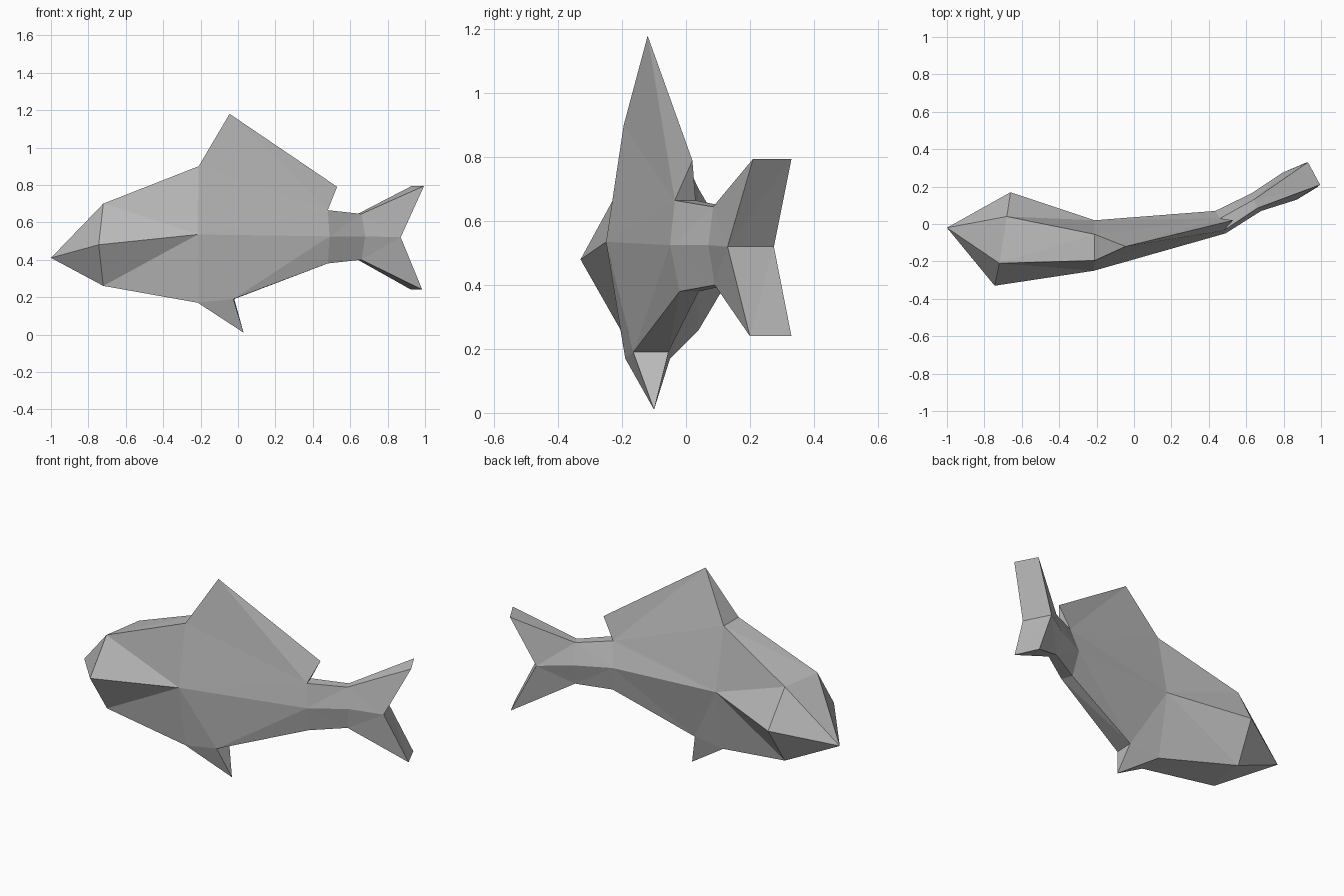
import bpy
import bmesh

cube = bpy.data.objects.get("Cube")
if cube:
    bpy.data.objects.remove(cube, do_unlink=True)

grey = bpy.data.materials.new("plain grey")
grey.use_nodes = True
grey.diffuse_color = (0.5, 0.5, 0.5, 1)
grey.node_tree.nodes["Principled BSDF"].inputs["Base Color"].default_value = (0.5, 0.5, 0.5, 1)

# Landmarks on the bent body: height, point on the near flank, point on the far flank.
# Landmarks with a single point lie on the ridge shared by both flanks.
landmarks = {
    "nose": (0.41, (-1.0, -0.02)),
    "head_top": (0.70, (-0.72, -0.21), (-0.68, 0.04)),
    "head_mid": (0.48, (-0.745, -0.33), (-0.66, 0.17)),
    "head_low": (0.26, (-0.72, -0.205), (-0.68, 0.04)),
    "chest_top": (0.90, (-0.21, -0.195), (-0.21, -0.055)),
    "chest_mid": (0.535, (-0.215, -0.25), (-0.21, 0.02)),
    "chest_low": (0.17, (-0.215, -0.19), (-0.21, -0.05)),
    "belly": (0.19, (-0.025, -0.165), (-0.02, -0.055)),
    "hip_top": (0.665, (0.48, -0.035), (0.46, 0.03)),
    "hip_mid": (0.525, (0.49, -0.05), (0.435, 0.07)),
    "hip_low": (0.38, (0.48, -0.02), (0.455, 0.04)),
    "stalk_top": (0.645, (0.66, 0.085), (0.64, 0.13)),
    "stalk_mid": (0.525, (0.68, 0.07), (0.63, 0.165)),
    "stalk_low": (0.40, (0.66, 0.09), (0.64, 0.13)),
    "tail_upper": (0.795, (0.995, 0.21), (0.93, 0.33)),
    "tail_notch": (0.52, (0.87, 0.13), (0.795, 0.275)),
    "tail_lower": (0.24, (0.985, 0.20), (0.925, 0.33)),
    "fin_peak": (1.18, (-0.045, -0.12)),
    "fin_end": (0.79, (0.53, 0.02)),
    "fin_tip": (0.01, (0.03, -0.10)),
}


def build(name, flank, rims):
    """Mirror the flank faces to the far side and bridge both along the rims."""
    bm = bmesh.new()
    verts = {}

    def vert(key, side):
        z, *sides = landmarks[key]
        co = (*sides[min(side, len(sides) - 1)], z)
        if co not in verts:
            verts[co] = bm.verts.new(co)
        return verts[co]

    for face in flank:
        keys = face.split()
        bm.faces.new([vert(k, 0) for k in keys])
        bm.faces.new([vert(k, 1) for k in reversed(keys)])
    for rim in rims:
        keys = rim.split()
        for a, b in zip(keys, keys[1:]):
            loop = [vert(a, 0), vert(b, 0), vert(b, 1), vert(a, 1)]
            bm.faces.new(list(dict.fromkeys(loop)))
    bmesh.ops.triangulate(bm, faces=bm.faces[:])
    mesh = bpy.data.meshes.new(name)
    bm.to_mesh(mesh)
    bm.free()
    mesh.materials.append(grey)
    bpy.context.collection.objects.link(bpy.data.objects.new(name, mesh))


# Head, trunk and tail stalk
build("body", [
    "nose head_mid head_top",
    "nose head_low head_mid",
    "head_mid chest_mid head_top",
    "head_top chest_mid chest_top",
    "head_mid head_low chest_mid",
    "head_low chest_low chest_mid",
    "chest_mid hip_mid hip_top",
    "chest_mid hip_top chest_top",
    "chest_low belly chest_mid",
    "chest_mid belly hip_mid",
    "belly hip_low hip_mid",
    "hip_mid stalk_mid stalk_top hip_top",
    "hip_low stalk_low stalk_mid hip_mid",
], [
    "nose head_top chest_top hip_top stalk_top",
    "stalk_low hip_low belly chest_low head_low nose",
])

# Tall fin on the back, whose upper edge is a sharp ridge
build("back_fin", [
    "chest_top hip_top fin_peak",
    "hip_top fin_end fin_peak",
], ["chest_top fin_peak", "fin_end hip_top"])

# Small fin under the belly
build("belly_fin", ["chest_low fin_tip belly"], ["belly fin_tip chest_low"])

# Forked tail
build("tail_fin", [
    "stalk_mid tail_notch tail_upper stalk_top",
    "stalk_low tail_lower tail_notch stalk_mid",
], ["stalk_top tail_upper tail_notch tail_lower stalk_low"])
